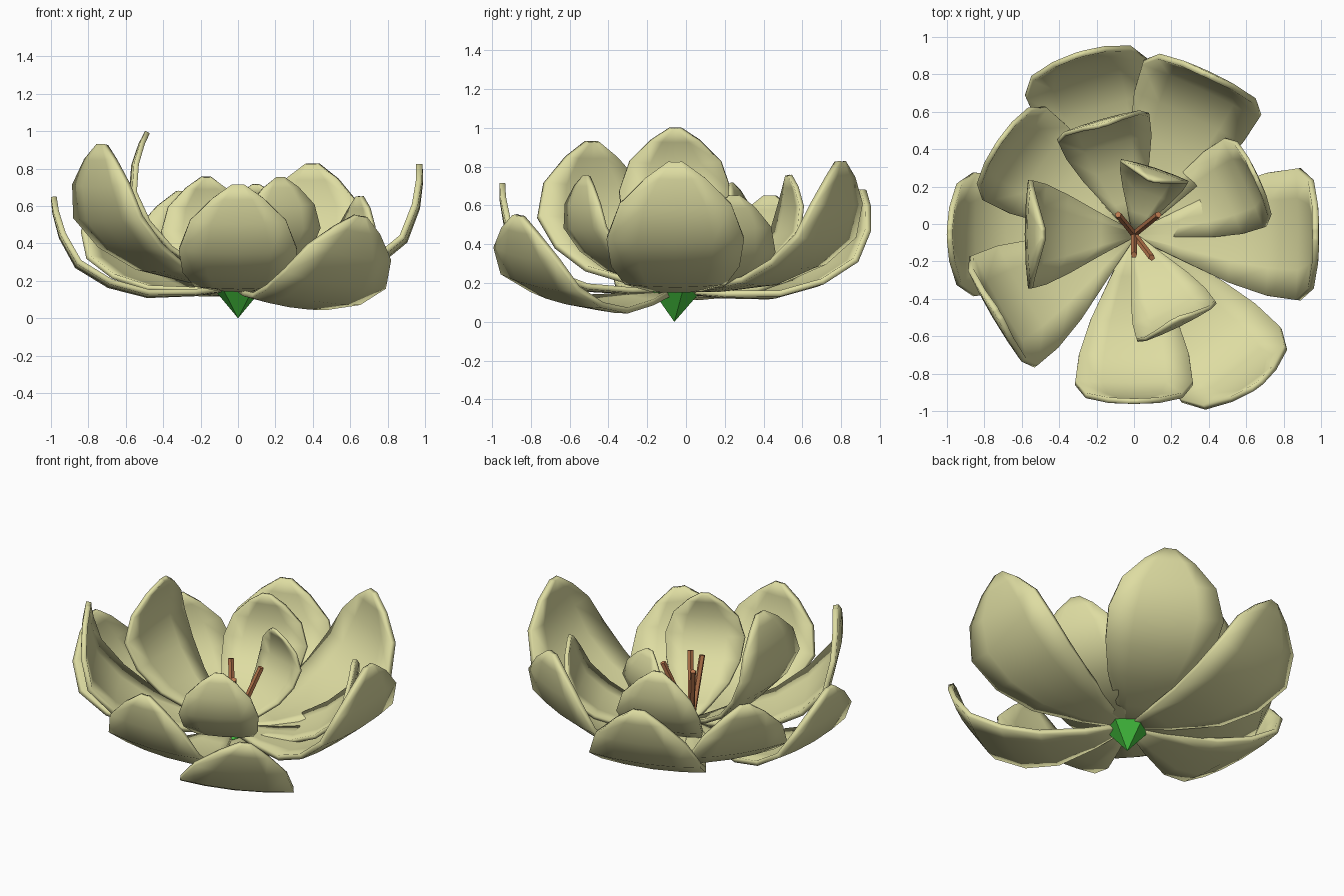
import bpy, bmesh
from math import radians
from mathutils import Matrix, Vector

if "Cube" in bpy.data.objects:
    bpy.data.objects.remove(bpy.data.objects["Cube"])


def material(name, rgb):
    m = bpy.data.materials.new(name)
    m.diffuse_color = (*rgb, 1)
    m.use_nodes = True
    m.node_tree.nodes["Principled BSDF"].inputs["Base Color"].default_value = m.diffuse_color
    return m


cream = material("cream", (0.73, 0.72, 0.36))
green = material("green", (0.06, 0.55, 0.05))
brown = material("brown", (0.52, 0.20, 0.08))

HEART = Vector((0, -0.055, 0.16))   # point where all petals meet

# Unit petal stations: position along chord, sag below chord, half width
STATIONS = [(0, 0, .012), (.18, .115, .115), (.38, .215, .22), (.57, .25, .28),
            (.75, .232, .30), (.88, .143, .245), (.96, .058, .13), (1, 0, .03)]
COLS = [-1, -.55, 0, .55, 1]


def finish(bm, name, mat, smooth):
    bmesh.ops.recalc_face_normals(bm, faces=bm.faces)
    mesh = bpy.data.meshes.new(name)
    bm.to_mesh(mesh)
    bm.free()
    mesh.materials.append(mat)
    for p in mesh.polygons:
        p.use_smooth = smooth
    ob = bpy.data.objects.new(name, mesh)
    bpy.context.collection.objects.link(ob)
    return ob


def petal(name, azimuth, elevation, length, roll=0):
    bm = bmesh.new()
    rows = [[bm.verts.new((t, w * c, -s - 0.07 * w * (1 - c * c) + 0.008))
             for c in COLS] for t, s, w in STATIONS]
    for a, b in zip(rows, rows[1:]):
        for i in range(len(COLS) - 1):
            bm.faces.new((a[i], b[i], b[i + 1], a[i + 1]))
    bm.transform(Matrix.Translation(HEART)
                 @ Matrix.Rotation(radians(azimuth), 4, 'Z')
                 @ Matrix.Rotation(radians(-elevation), 4, 'Y')
                 @ Matrix.Rotation(radians(roll), 4, 'X')
                 @ Matrix.Scale(length, 4))
    ob = finish(bm, name, cream, True)
    mod = ob.modifiers.new("thickness", 'SOLIDIFY')
    mod.thickness = 0.028 * length
    mod.offset = 0


# Outer and inner petals: azimuth, elevation, length, roll
OUTER = [(0, 34, 1.175), (65, 35, 1.15), (107, 27, 1.13), (146, 29, 1.0),
         (180, 26, 1.1), (210.5, 42, 1.14), (270, 31.5, 1.05), (309, 20, 1.11, -8)]
INNER = [(25, 34, .87), (72, 61, .63), (106, 44, .85), (180, 59.5, .965), (296, 49, .78)]
for i, p in enumerate(OUTER):
    petal(f"outer_petal_{i + 1}", *p)
for i, p in enumerate(INNER):
    petal(f"inner_petal_{i + 1}", *p)

# Stamens: thin rods fanning out from the heart
for i, (x, y) in enumerate([(-.085, .05), (.13, .05), (.095, -.18), (0, -.165)]):
    d = Vector((x, y, .55)) - HEART
    bm = bmesh.new()
    bmesh.ops.create_cone(bm, cap_ends=True, segments=5, radius1=.018, radius2=.018, depth=d.length)
    bm.transform(Matrix.Translation(HEART + d / 2) @ d.to_track_quat('Z', 'Y').to_matrix().to_4x4())
    finish(bm, f"stamen_{i + 1}", brown, False)

# Green base: five-sided double cone, point down
bm = bmesh.new()
ring = [Matrix.Rotation(radians(72 * i + 18), 3, 'Z') @ Vector((.135, 0, .155)) for i in range(5)]
ring = [bm.verts.new(v) for v in ring]
bottom, top = bm.verts.new((0, 0, 0)), bm.verts.new((0, 0, .19))
for a, b in zip(ring, ring[1:] + ring[:1]):
    bm.faces.new((bottom, b, a))
    bm.faces.new((top, a, b))
bm.transform(Matrix.Translation((0, -.06, 0)))
finish(bm, "flower_base", green, False)
